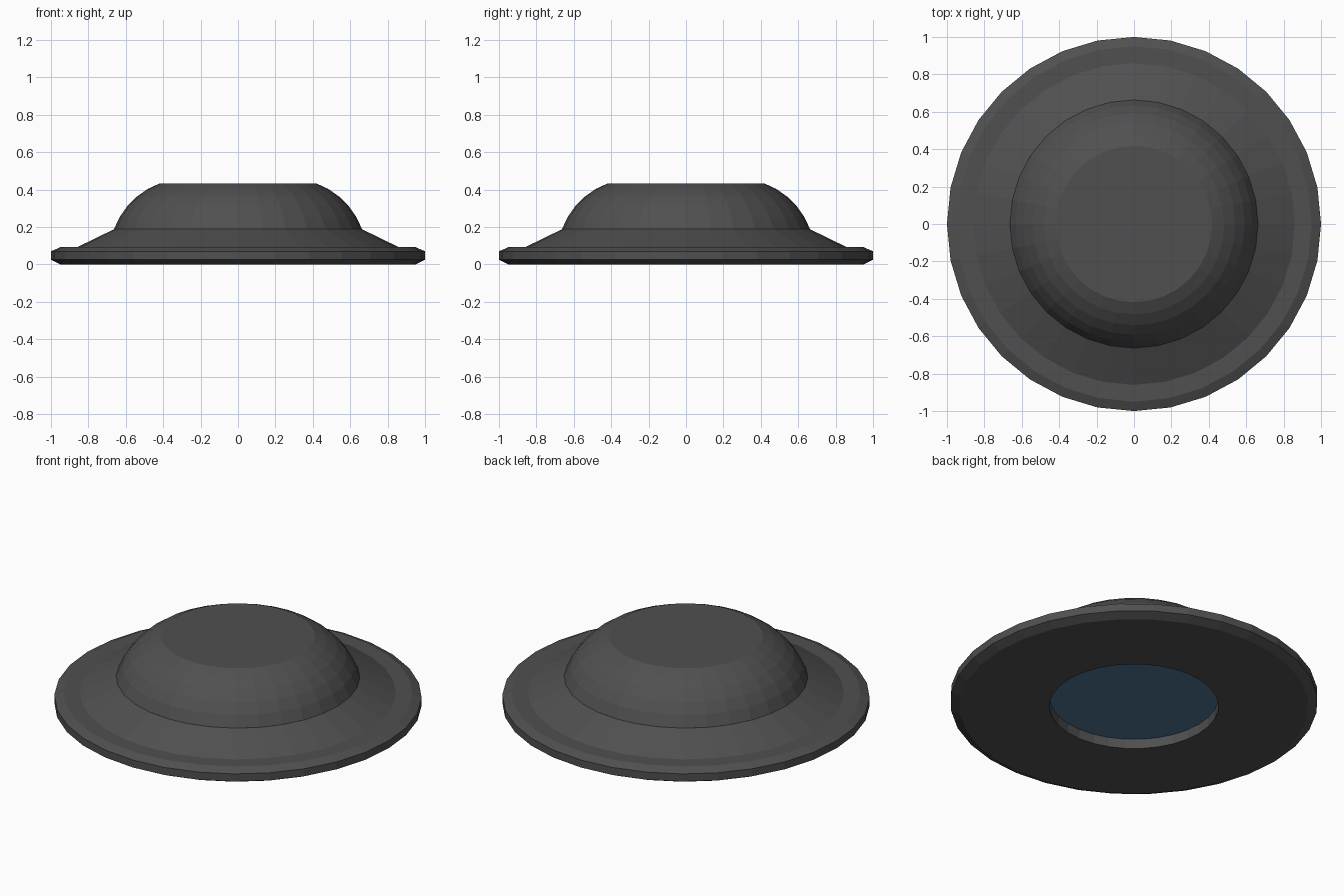
import bpy
import bmesh
from math import cos, sin, radians, tau

cube = bpy.data.objects.get("Cube")
if cube:
    bpy.data.objects.remove(cube, do_unlink=True)

SIDES = 32


def make_material(name, rgb):
    mat = bpy.data.materials.new(name)
    mat.use_nodes = True
    color = (*rgb, 1)
    mat.diffuse_color = color
    mat.node_tree.nodes["Principled BSDF"].inputs["Base Color"].default_value = color
    return mat


def lathe(name, profile, mat, cap_end=False):
    """Turn a (radius, height) profile, listed bottom to top, around z."""
    bm = bmesh.new()
    rings = [[bm.verts.new((r * cos(tau * i / SIDES), r * sin(tau * i / SIDES), z))
              for i in range(SIDES)] for r, z in profile]
    for low, high in zip(rings, rings[1:]):
        for i in range(SIDES):
            j = (i + 1) % SIDES
            bm.faces.new((low[i], low[j], high[j], high[i]))
    if cap_end:
        bm.faces.new(rings[-1])
    mesh = bpy.data.meshes.new(name)
    bm.to_mesh(mesh)
    bm.free()
    mesh.materials.append(mat)
    obj = bpy.data.objects.new(name, mesh)
    bpy.context.collection.objects.link(obj)
    return obj


housing_gray = make_material("dark gray", (0.08, 0.08, 0.08))
lens_blue = make_material("lens blue", (0.075, 0.18, 0.29))

# Brim: recess wall, flat underside, bevelled edge and sloping shoulder
lathe("brim", [(0.46, 0.058), (0.46, 0), (0.95, 0), (1, 0.025), (1, 0.07),
               (0.95, 0.092), (0.86, 0.092), (0.663, 0.188)], housing_gray)

# Dome: rounded wall with a flat top
arc = [radians(a) for a in range(20, 71, 10)]
lathe("dome", [(0.278 + 0.41 * cos(a), 0.048 + 0.41 * sin(a)) for a in arc],
      housing_gray, cap_end=True)

# Lens: flat disc set into the underside, facing down
lens = lathe("lens", [(0.46, 0.062), (0.46, 0.058)], lens_blue, cap_end=True)
lens.data.update()
